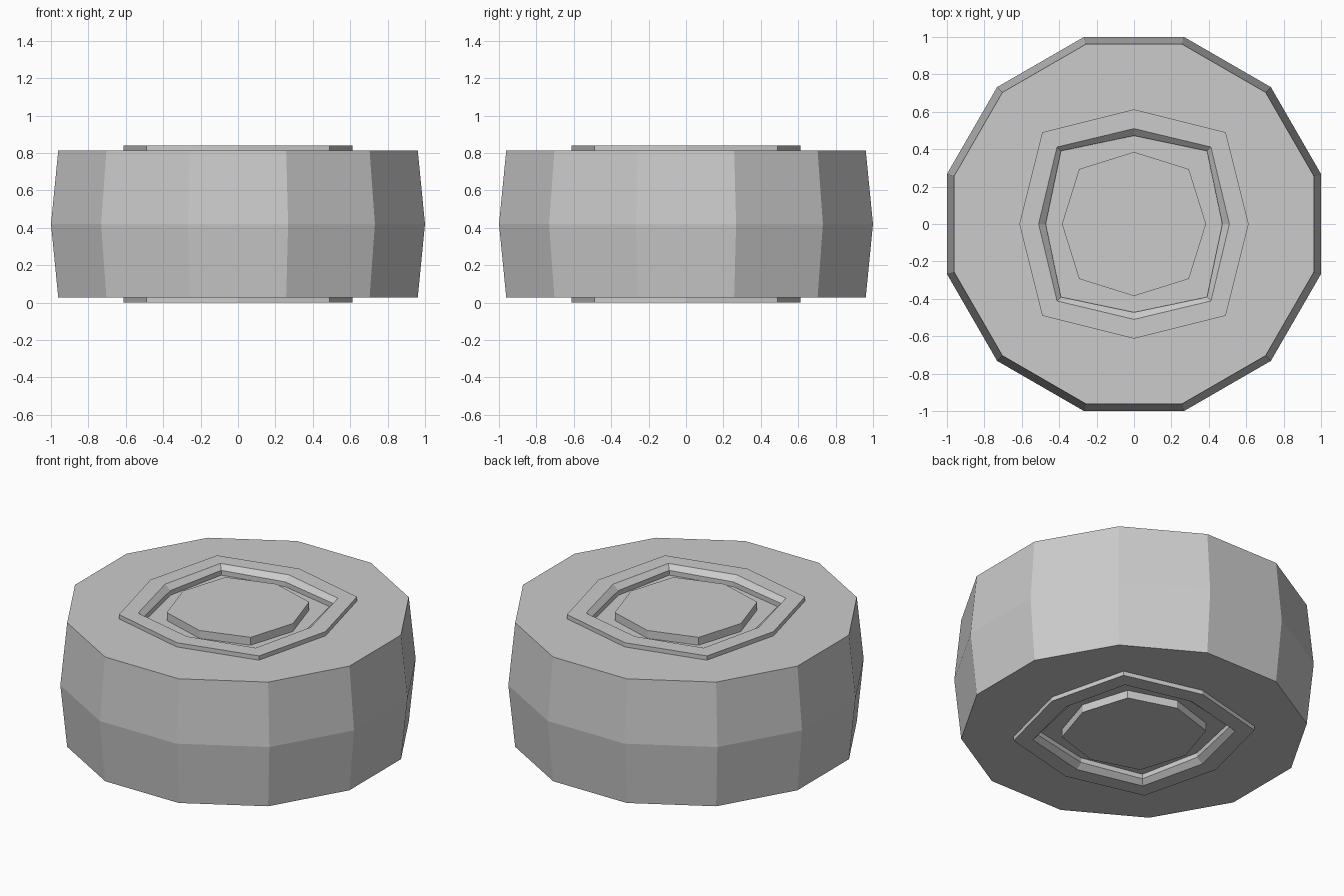
import bpy, bmesh
from math import cos, sin, pi

if "Cube" in bpy.data.objects:
    bpy.data.objects.remove(bpy.data.objects["Cube"])

MID = 0.42  # height of the wheel's symmetry plane


def polygon(sides, start, radii, z):
    """Ring of points; radii alternate from corner to corner."""
    pts = []
    for i in range(sides):
        a = start + 2 * pi * i / sides
        r = radii[i % len(radii)]
        pts.append((r * cos(a), r * sin(a), z))
    return pts


def loft(name, loops, closed=False):
    """Skin a stack of loops; cap the ends, or join last to first."""
    bm = bmesh.new()
    rings = [[bm.verts.new(p) for p in loop] for loop in loops]
    n = len(rings[0])
    pairs = list(zip(rings, rings[1:]))
    if closed:
        pairs.append((rings[-1], rings[0]))
    else:
        bm.faces.new(rings[0])
        bm.faces.new(rings[-1])
    for a, b in pairs:
        for i in range(n):
            j = (i + 1) % n
            bm.faces.new((a[i], a[j], b[j], b[i]))
    bmesh.ops.recalc_face_normals(bm, faces=bm.faces)
    mesh = bpy.data.meshes.new(name)
    bm.to_mesh(mesh)
    bm.free()
    obj = bpy.data.objects.new(name, mesh)
    bpy.context.collection.objects.link(obj)
    return obj


# Tyre: twelve-sided band, bulging at mid height, with a hole for the rim
half = 0.393
tyre_profile = [(0.588, -half), (0.995, -half), (1.035, 0),
                (0.995, half), (0.588, half)]
loft("tyre", [polygon(12, pi / 12, [r], MID + h) for r, h in tyre_profile], closed=True)

# Rim: uneven octagon with raised lip, recessed channel and central hub
# (radius on the axes, radius on the diagonals, height above mid plane)
rim_half = [(0.385, 0.415, 0.41), (0.385, 0.415, 0.36),
            (0.472, 0.552, 0.36), (0.472, 0.552, 0.39),
            (0.51, 0.582, 0.42), (0.613, 0.693, 0.42)]
rim_profile = rim_half + [(a, d, -h) for a, d, h in reversed(rim_half)]
loft("rim", [polygon(8, 0, [a, d], MID + h) for a, d, h in rim_profile])
